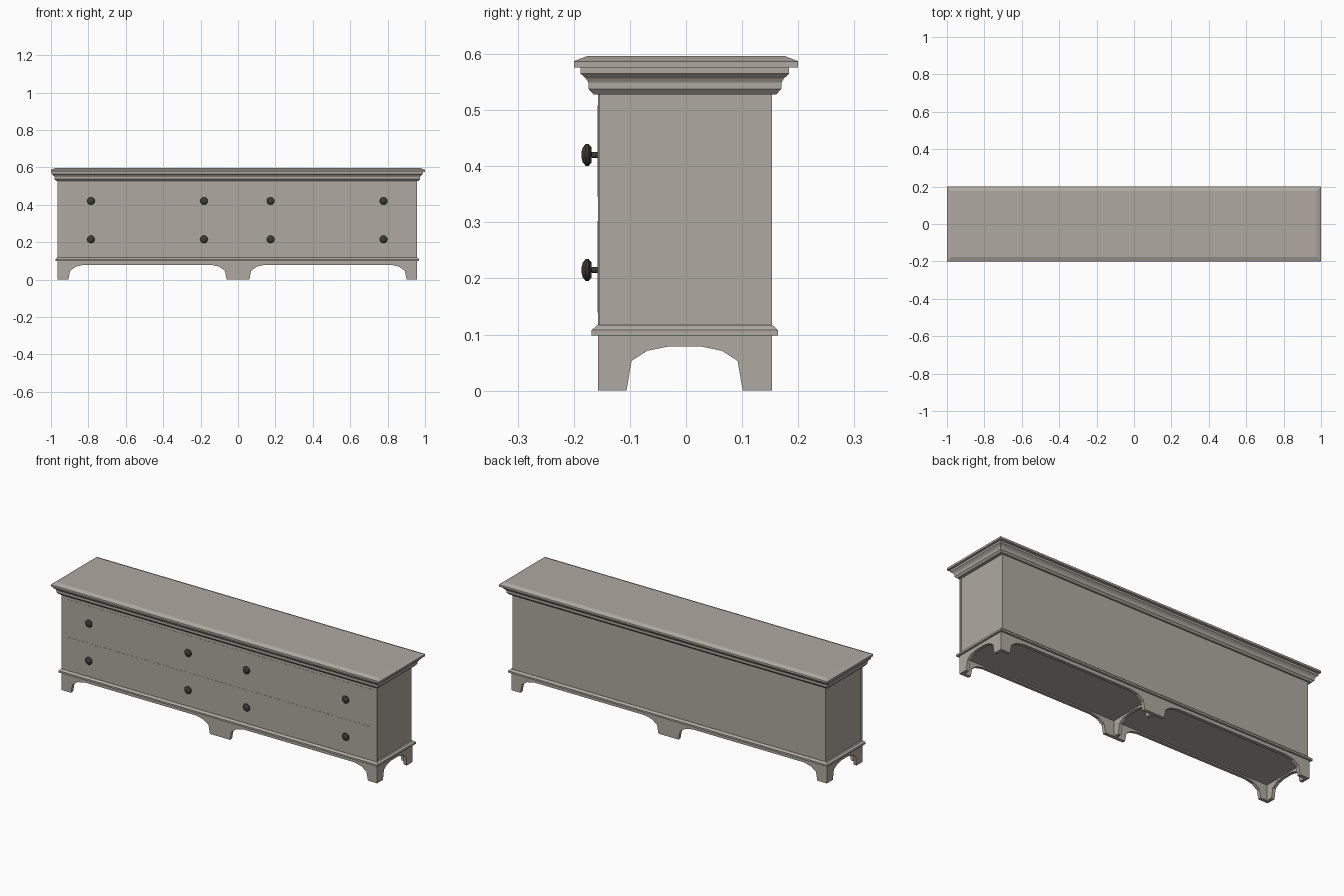
import bpy, bmesh, math
from mathutils import Matrix, Vector

if "Cube" in bpy.data.objects:
    bpy.data.objects.remove(bpy.data.objects["Cube"])


def material(name, rgb):
    m = bpy.data.materials.new(name)
    m.diffuse_color = (*rgb, 1)
    m.use_nodes = True
    m.node_tree.nodes["Principled BSDF"].inputs["Base Color"].default_value = m.diffuse_color
    return m


PAINT = material("warm grey paint", (0.43, 0.40, 0.355))
METAL = material("dark knob metal", (0.045, 0.043, 0.037))

# body footprint
CX, CY, HX, HY = -0.004, -0.002, 0.961, 0.155
FRONT, BACK, LEFT, RIGHT = CY - HY, CY + HY, CX - HX, CX + HX


def finish(bm, name, mat):
    bmesh.ops.recalc_face_normals(bm, faces=bm.faces)
    me = bpy.data.meshes.new(name)
    bm.to_mesh(me)
    bm.free()
    me.materials.append(mat)
    ob = bpy.data.objects.new(name, me)
    bpy.context.collection.objects.link(ob)
    return ob


def box(name, lo, hi):
    bm = bmesh.new()
    lo, hi = Vector(lo), Vector(hi)
    mat = Matrix.Translation((lo + hi) / 2) @ Matrix.Diagonal((*(hi - lo), 1))
    bmesh.ops.create_cube(bm, size=1, matrix=mat)
    return finish(bm, name, PAINT)


def moulding(name, cx, cy, hx, hy, profile):
    """Rectangular ring stack: profile is (outward offset, height)."""
    bm = bmesh.new()
    rings = [[bm.verts.new((cx + sx * (hx + o), cy + sy * (hy + o), z))
              for sx, sy in ((-1, -1), (1, -1), (1, 1), (-1, 1))] for o, z in profile]
    for a, b in zip(rings, rings[1:]):
        for i in range(4):
            j = (i + 1) % 4
            bm.faces.new((a[i], a[j], b[j], b[i]))
    bm.faces.new(rings[0])
    bm.faces.new(rings[-1])
    return finish(bm, name, PAINT)


def arch(a, b, steps):
    """Arched cut-out from a to b; steps are (inset, height)."""
    return ([(a + i, z) for i, z in steps] +
            [(b - i, z) for i, z in reversed(steps)])


def apron(name, outline, origin, along, thick):
    """Extrude an (along, height) outline by the thickness vector."""
    bm = bmesh.new()
    along = Vector(along)
    f = bm.faces.new([bm.verts.new(Vector(origin) + along * u + Vector((0, 0, z)))
                      for u, z in outline])
    geo = bmesh.ops.extrude_face_region(bm, geom=[f], use_keep_orig=True)["geom"]
    bmesh.ops.translate(bm, vec=thick, verts=[v for v in geo if isinstance(v, bmesh.types.BMVert)])
    return finish(bm, name, PAINT)


# carcass, with a thin face frame slightly wider than the side panels
box("carcass", (LEFT + 0.008, FRONT + 0.004, 0.1), (RIGHT - 0.008, BACK, 0.53))
box("face_frame", (LEFT, FRONT, 0.1), (RIGHT, FRONT + 0.004, 0.53))

# drawer fronts, nearly flush
for label, z0, z1 in (("lower", 0.139, 0.302), ("upper", 0.345, 0.508)):
    box(label + "_drawer_front", (-0.928, FRONT - 0.0008, z0), (0.92, FRONT + 0.002, z1))

# top slab, crown moulding and base moulding
moulding("top_slab", 0, 0, 1.0, 0.2,
         [(0, 0.576), (0, 0.587), (-0.023, 0.596)])
moulding("crown_moulding", CX, CY, HX, HY,
         [(0.008, 0.528), (0.017, 0.538), (0.017, 0.549),
          (0.021, 0.556), (0.031, 0.565), (0.031, 0.576)])
moulding("base_moulding", CX, CY, HX, HY,
         [(0.011, 0.098), (0.011, 0.108), (0.001, 0.117)])

# floor of the cabinet
box("floor_panel", (LEFT + 0.01, FRONT + 0.01, 0.086), (RIGHT - 0.01, BACK - 0.01, 0.1))

# footed aprons: long ones front and back, short ones at the ends and centre
T = 0.018
long_steps = [(0, 0), (0.009, 0.047), (0.04, 0.069), (0.085, 0.079)]
short_steps = [(0, 0), (0.009, 0.053), (0.037, 0.071), (0.076, 0.079)]
long_outline = ([(LEFT, 0.1), (LEFT, 0)] + arch(-0.907, -0.061, long_steps) +
                arch(0.061, 0.901, long_steps) + [(RIGHT, 0), (RIGHT, 0.1)])
apron("front_apron", long_outline, (0, FRONT, 0), (1, 0, 0), (0, T, 0))
apron("back_apron", long_outline, (0, BACK - T, 0), (1, 0, 0), (0, T, 0))


def short_outline(e):
    return ([(FRONT + e, 0.1), (FRONT + e, 0)] + arch(-0.106, 0.101, short_steps) +
            [(BACK - e, 0), (BACK - e, 0.1)])


for label, x, e in (("left", LEFT, 0.0004), ("right", RIGHT - T, 0.0004), ("centre", -T / 2, 0.005)):
    apron(label + "_apron", short_outline(e), (x, 0, 0), (0, 1, 0), (T, 0, 0))


# turned knobs
def knob(name, x, z, n=14):
    prof = [(0.006, -0.002), (0.005, 0.011), (0.014, 0.0115), (0.0205, 0.017),
            (0.0205, 0.021), (0.014, 0.027), (0.006, 0.029)]
    bm = bmesh.new()
    rings = [[bm.verts.new((x + r * math.cos(2 * math.pi * i / n), FRONT - d,
                            z + r * math.sin(2 * math.pi * i / n))) for i in range(n)]
             for r, d in prof]
    for a, b in zip(rings, rings[1:]):
        for i in range(n):
            j = (i + 1) % n
            bm.faces.new((a[i], a[j], b[j], b[i]))
    bm.faces.new(rings[0])
    bm.faces.new(rings[-1])
    ob = finish(bm, name, METAL)
    bpy.ops.object.select_all(action='DESELECT')
    ob.select_set(True)
    bpy.context.view_layer.objects.active = ob
    bpy.ops.object.shade_smooth_by_angle(angle=math.radians(40))


for row, z in (("lower", 0.215), ("upper", 0.42)):
    for i, x in enumerate((-0.786, -0.182, 0.174, 0.778)):
        knob(f"{row}_knob_{i + 1}", x, z)
